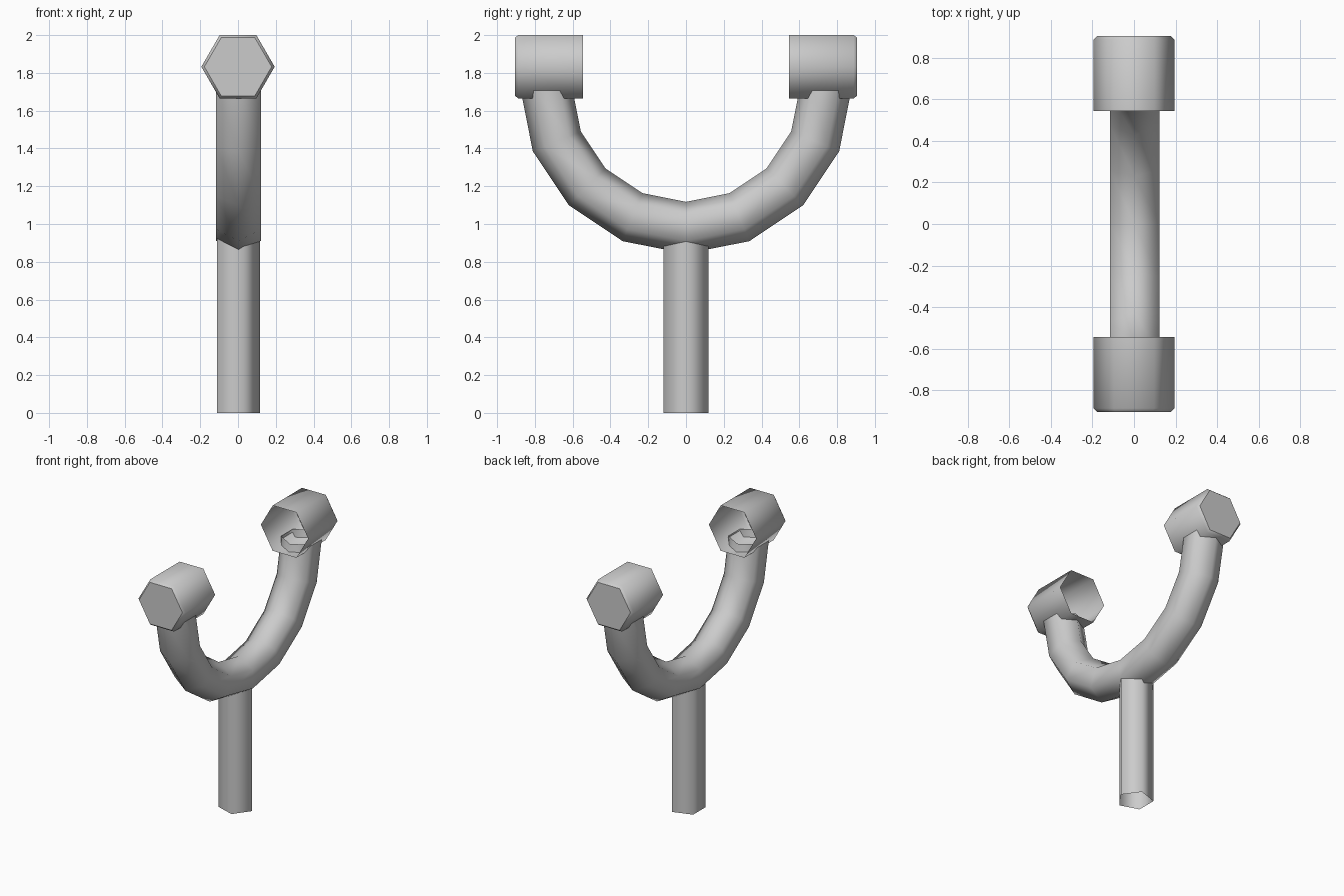
import bpy, bmesh
from math import sin, cos, pi
from mathutils import Vector

if "Cube" in bpy.data.objects:
    bpy.data.objects.remove(bpy.data.objects["Cube"])

X, Y, Z = Vector((1, 0, 0)), Vector((0, 1, 0)), Vector((0, 0, 1))


def loft(name, sides, rings, cap_end=False):
    """Skin of polygon rings; each ring is (centre, axis u, axis v, radius)."""
    bm = bmesh.new()
    loops = []
    for c, u, v, r in rings:
        loops.append([bm.verts.new(Vector(c) + r * (cos(2 * pi * i / sides) * u + sin(2 * pi * i / sides) * v))
                      for i in range(sides)])
    for a, b in zip(loops, loops[1:]):
        for i in range(sides):
            j = (i + 1) % sides
            bm.faces.new((a[i], a[j], b[j], b[i])).smooth = True
    if cap_end:
        bm.faces.new(loops[-1])
    bmesh.ops.recalc_face_normals(bm, faces=bm.faces)
    me = bpy.data.meshes.new(name)
    bm.to_mesh(me)
    bm.free()
    ob = bpy.data.objects.new(name, me)
    bpy.context.collection.objects.link(ob)
    # open tubes: make sure the sides face outward
    p = me.polygons[0]
    if p.normal.dot(p.center - Vector(rings[0][0])) < 0:
        me.flip_normals()
    return ob


# five-sided handle, open at both ends
loft("handle", 5, [((-0.009, 0, z), X, Y, 0.125) for z in (0, 0.96)])

# fork: half ring of six-sided tube, open ends
fork = []
for k in range(9):
    a = -pi / 2 + k * pi / 8
    out = sin(a) * Y - cos(a) * Z
    fork.append((out * 0.74 + Vector((0.003, 0, 1.72)), out, X, 0.1375))
loft("fork", 6, fork)

# hexagonal end cups: open inside, closed and bevelled outside
for side, s in (("front", -1), ("back", 1)):
    loft(side + "_cup", 6, [((0, s * y, 1.8325), X, Z, r)
                            for y, r in ((0.545, 0.194), (0.888, 0.194), (0.905, 0.178))], cap_end=True)
